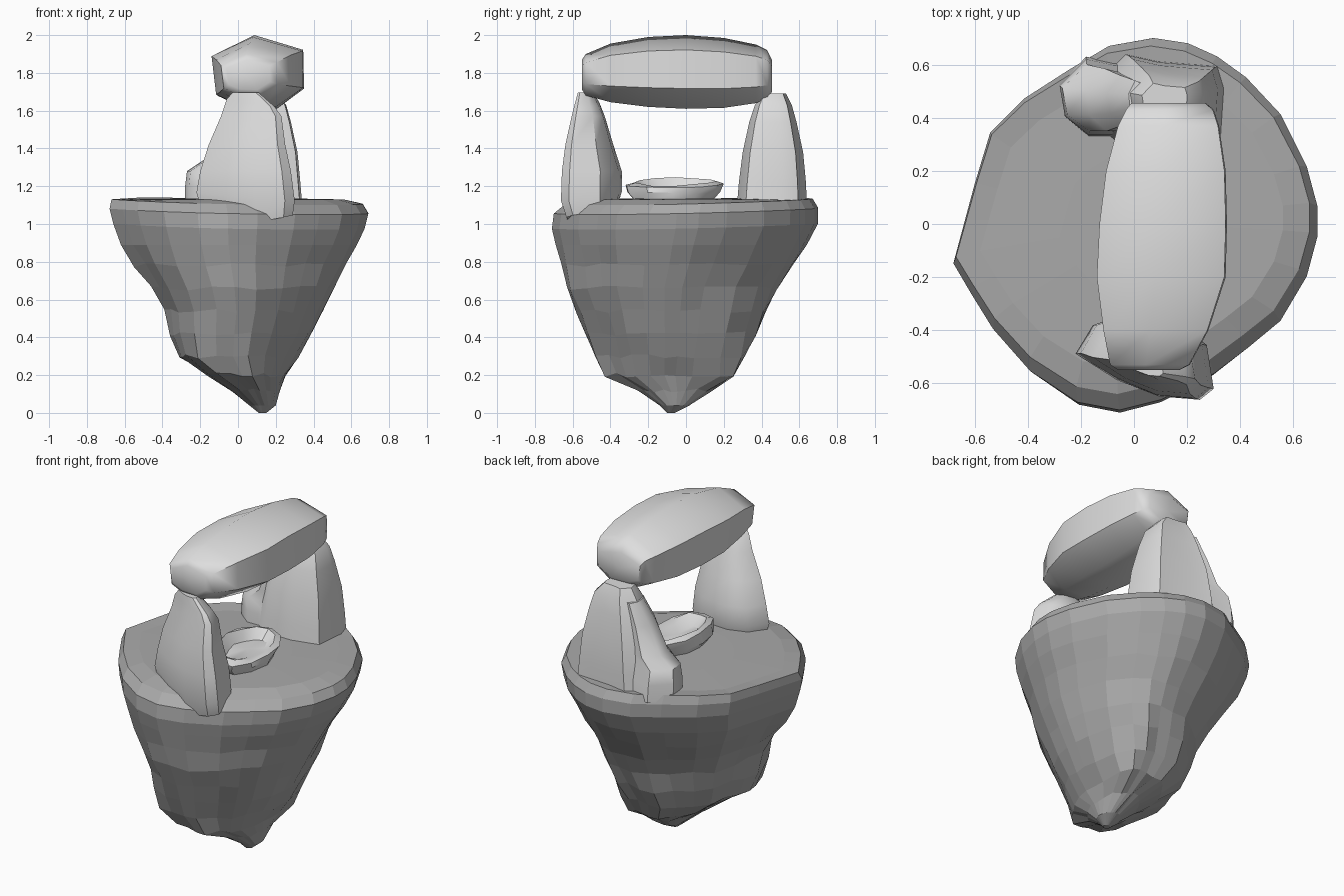
import bpy, bmesh, math, random
from mathutils import Vector

if "Cube" in bpy.data.objects:
    bpy.data.objects.remove(bpy.data.objects["Cube"])

random.seed(4)


def material(name, value):
    m = bpy.data.materials.new(name)
    m.diffuse_color = (value, value, value, 1)
    m.use_nodes = True
    m.node_tree.nodes["Principled BSDF"].inputs["Base Color"].default_value = m.diffuse_color
    return m


EARTH = material("dark grey earth", 0.4)
STONE = material("pale grey stone", 0.73)


def loft(name, rings, mat, smooth=None):
    """Skin a stack of equal-length point rings and close both ends."""
    bm = bmesh.new()
    vs = [[bm.verts.new(p) for p in r] for r in rings]
    n = len(rings[0])
    for a, b in zip(vs, vs[1:]):
        for i in range(n):
            j = (i + 1) % n
            bm.faces.new((a[i], a[j], b[j], b[i]))
    for ring in (vs[0], vs[-1]):
        c = bm.verts.new(sum((v.co for v in ring), Vector()) / n)
        for i in range(n):
            bm.faces.new((ring[i], ring[(i + 1) % n], c))
    bmesh.ops.recalc_face_normals(bm, faces=bm.faces)
    me = bpy.data.meshes.new(name)
    bm.to_mesh(me)
    bm.free()
    me.materials.append(mat)
    ob = bpy.data.objects.new(name, me)
    bpy.context.collection.objects.link(ob)
    if smooth:
        bpy.context.view_layer.objects.active = ob
        ob.select_set(True)
        bpy.ops.object.shade_smooth_by_angle(angle=math.radians(smooth))
        ob.select_set(False)
    return ob


def box_ring(outline, z, x0, x1, y0, y1, tx=0, ty=0):
    """Fit a unit outline into a rectangle at height z, with optional tilt."""
    return [Vector(((x0 + x1) / 2 + u * (x1 - x0) / 2,
                    (y0 + y1) / 2 + v * (y1 - y0) / 2,
                    z + tx * u + ty * v)) for u, v in outline]


# Floating island: irregular outline, tapering to an off-centre tip
rim = [(.69, -.05), (.69, .07), (.65, .22), (.55, .42), (.42, .56), (.31, .64), (.2, .69),
       (.07, .71), (-.1, .68), (-.25, .59), (-.42, .48), (-.55, .35), (-.61, .15),
       (-.65, 0), (-.69, -.15), (-.62, -.27), (-.54, -.4), (-.4, -.56), (-.22, -.68),
       (-.06, -.71), (.1, -.67), (.3, -.57), (.43, -.47), (.55, -.37), (.65, -.2)]
rim = [(x / .69, y / .71) for x, y in rim]
levels = [(0, .11, .15, -.1, -.06), (.04, .06, .2, -.14, .02), (.12, -.03, .22, -.26, .13),
          (.2, -.16, .25, -.43, .25), (.3, -.31, .32, -.48, .31), (.42, -.36, .39, -.53, .37),
          (.54, -.39, .45, -.58, .42), (.66, -.46, .51, -.63, .48),
          (.78, -.55, .57, -.66, .57), (.89, -.62, .63, -.69, .64),
          (.99, -.66, .67, -.71, .7), (1.07, -.68, .69, -.7, .7),
          (1.12, -.67, .66, -.64, .67), (1.13, -.58, .56, -.54, .57),
          (1.135, -.28, .3, -.28, .3)]
# Extra reach of the two opposite low corners, per level
corner = {2: .1, 3: .36, 4: .2, 5: .12, 6: .08, 7: .05, 8: .02}
rings = []
for k, lv in enumerate(levels):
    t = -.02 if 9 < k < 13 else 0
    ring = box_ring(rim, *lv, tx=t * .7, ty=-t * .8)
    if k in corner:
        z, x0, x1, y0, y1 = lv
        cx, cy = (x0 + x1) / 2, (y0 + y1) / 2
        for p in ring:
            a = math.atan2(p.y - cy, p.x - cx)
            f = 1 + corner[k] * math.cos(a - math.radians(59)) ** 6
            f += random.uniform(-.015, .015)
            p.x = min(x1, max(x0, cx + (p.x - cx) * f))
            p.y = min(y1, max(y0, cy + (p.y - cy) * f))
            p.z += random.uniform(-.012, .012)
    rings.append(ring)
loft("island", rings, EARTH)

# Front standing stone, its foot hanging over the rim
foot = [(-1, .1), (-.4, -.5), (.2, -.87), (.8, -.95), (1, -.7), (.9, .3), (.4, .9),
        (-.3, 1), (-.75, .75)]
front = [box_ring(foot, *r) for r in (
    (1.08, -.2, .29, -.64, -.36, -.02, .02),
    (1.15, -.22, .3, -.67, -.34, -.015, .015),
    (1.28, -.2, .28, -.665, -.34),
    (1.42, -.155, .25, -.645, -.385),
    (1.57, -.09, .23, -.61, -.43),
    (1.64, -.06, .195, -.595, -.46, -.02),
    (1.695, -.03, .11, -.575, -.49))]
front[0][2].z -= .05
front[0][3].z -= .01
loft("front_stone", front, STONE, 40)

# Back standing stone: tall slab with a low shoulder on its left
slab = [(-1, .3), (-.5, 1), (0, .85), (.9, .75), (1, .3), (.95, -.75), (.3, -1),
        (-.45, -1), (-.9, -.5)]
loft("back_stone", [box_ring(slab, *r) for r in (
    (1.1, -.16, .34, .27, .64), (1.22, -.14, .33, .28, .635),
    (1.38, -.11, .315, .3, .62), (1.54, -.05, .28, .335, .585),
    (1.63, -.01, .255, .365, .56), (1.69, .03, .2, .4, .53))], STONE, 40)
loft("back_stone_shoulder", [box_ring(slab, *r) for r in (
    (1.1, -.28, .12, .33, .63), (1.2, -.28, .12, .335, .62),
    (1.28, -.27, .1, .35, .6), (1.34, -.18, .1, .35, .585),
    (1.5, -.1, .09, .37, .56), (1.62, -.02, .08, .4, .54))], STONE, 45)

# Lintel: one cross-section carried along y
section = [(-.9, -.65), (-1, .45), (-.1, 1), (.98, .6), (1, -.45), (.4, -1), (-.4, -.95)]
lintel = []
for y, x0, x1, z0, z1 in ((-.55, -.06, .17, 1.71, 1.87), (-.53, -.09, .21, 1.68, 1.9),
                          (-.4, -.115, .28, 1.645, 1.955), (-.2, -.14, .345, 1.62, 1.99),
                          (0, -.13, .35, 1.61, 2), (.2, -.105, .345, 1.615, 1.985),
                          (.37, -.06, .32, 1.64, 1.95), (.43, -.03, .3, 1.665, 1.92),
                          (.455, -.01, .27, 1.7, 1.87)):
    lintel.append([Vector(((x0 + x1) / 2 + u * (x1 - x0) / 2, y,
                           (z0 + z1) / 2 + w * (z1 - z0) / 2)) for u, w in section])
loft("lintel", lintel, STONE, 45)

# Low hollowed altar stone in the middle, stretched toward the front right
oval = []
for i in range(12):
    a = i * math.tau / 12
    r = 1 + .14 * max(0, math.cos(a + math.pi / 4)) ** 2
    oval.append((r * math.cos(a), max(-1, r * math.sin(a))))
dish = [box_ring(oval, *r) for r in (
    (1.12, -.04, .22, -.27, .13), (1.165, -.06, .24, -.31, .18),
    (1.21, -.06, .24, -.32, .2, -.02), (1.225, -.03, .21, -.27, .16, -.02),
    (1.185, .01, .17, -.2, .1))]
for ring in dish:
    for p in ring:
        p.x += random.uniform(-.01, .01)
        p.z += random.uniform(-.006, .006)
loft("altar_stone", dish, STONE, 35)
